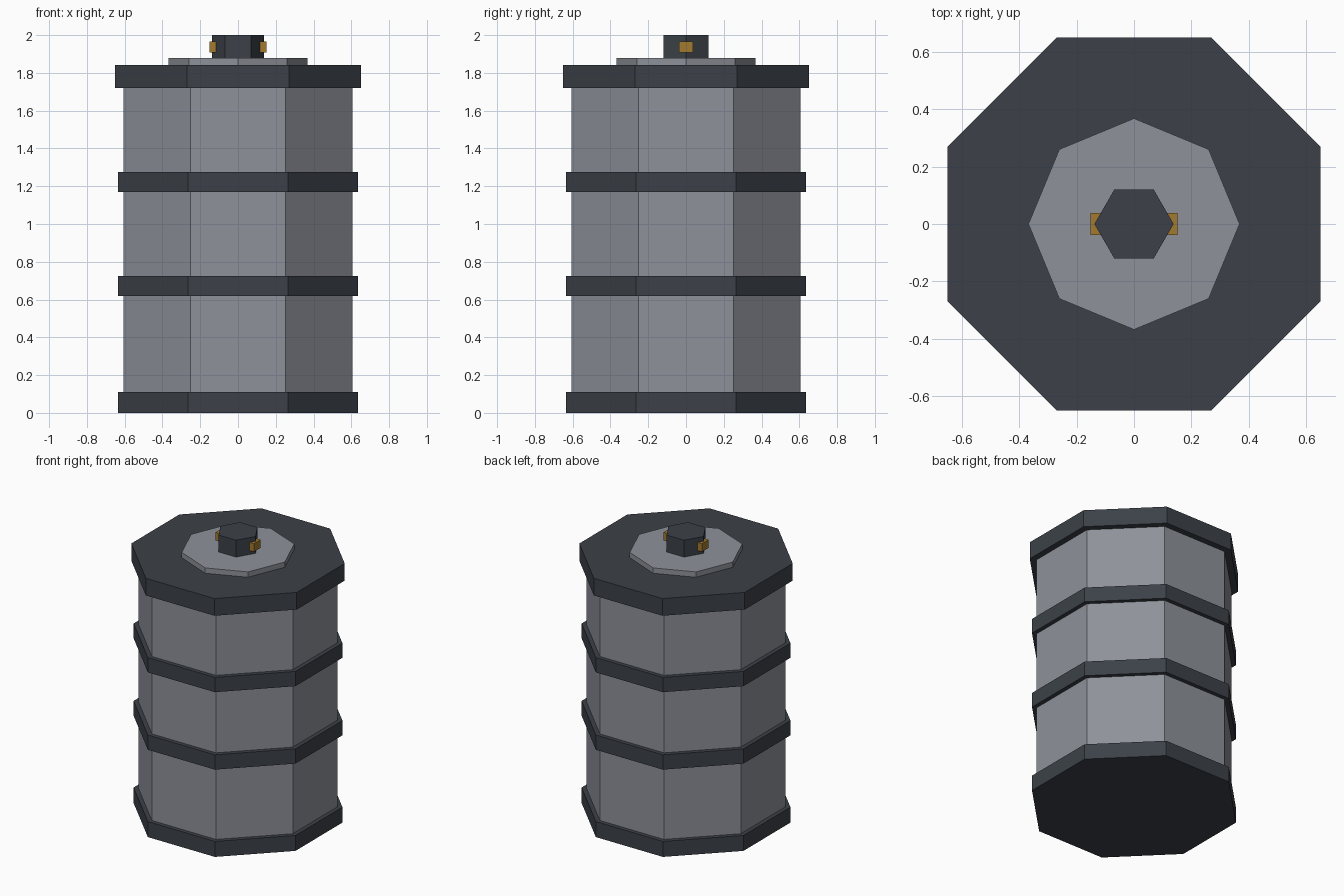
import bpy, math

if "Cube" in bpy.data.objects:
    bpy.data.objects.remove(bpy.data.objects["Cube"])


def material(name, color):
    m = bpy.data.materials.new(name)
    m.diffuse_color = (*color, 1)
    m.use_nodes = True
    m.node_tree.nodes["Principled BSDF"].inputs["Base Color"].default_value = m.diffuse_color
    return m


DARK = material("dark_slate", (0.045, 0.053, 0.065))
GREY = material("light_steel", (0.27, 0.285, 0.32))
GOLD = material("brass", (0.36, 0.195, 0.028))


def prism(name, sides, radius, z0, z1, mat, turn=0.0):
    """Upright prism; turn is the angle of its first corner from +x."""
    bpy.ops.mesh.primitive_cylinder_add(vertices=sides, radius=radius, depth=z1 - z0,
                                        location=(0, 0, (z0 + z1) / 2),
                                        rotation=(0, 0, turn - math.pi / 2))
    ob = bpy.context.object
    ob.name = name
    ob.data.materials.append(mat)
    return ob


EIGHTH = math.pi / 8
FLAT = math.cos(EIGHTH)  # flat-to-centre distance per unit of corner radius

# Drum body and its bands
prism("drum_body", 8, 0.607 / FLAT, 0.004, 1.80, GREY, EIGHTH)
prism("bottom_band", 8, 0.636 / FLAT, 0.0, 0.11, DARK, EIGHTH)
prism("lower_band", 8, 0.636 / FLAT, 0.62, 0.725, DARK, EIGHTH)
prism("upper_band", 8, 0.636 / FLAT, 1.17, 1.275, DARK, EIGHTH)
prism("lid", 8, 0.65 / FLAT, 1.72, 1.842, DARK, EIGHTH)

# Raised plate and hexagonal cap
prism("lid_plate", 8, 0.368, 1.835, 1.88, GREY)
prism("hex_cap", 6, 0.138, 1.875, 2.0, DARK)

# Brass lugs on both sides of the cap
for side, label in ((-1, "left"), (1, "right")):
    bpy.ops.mesh.primitive_cube_add(size=1, location=(side * 0.132, 0, 1.937))
    lug = bpy.context.object
    lug.name = label + "_lug"
    lug.scale = (0.038, 0.075, 0.058)
    lug.data.materials.append(GOLD)
